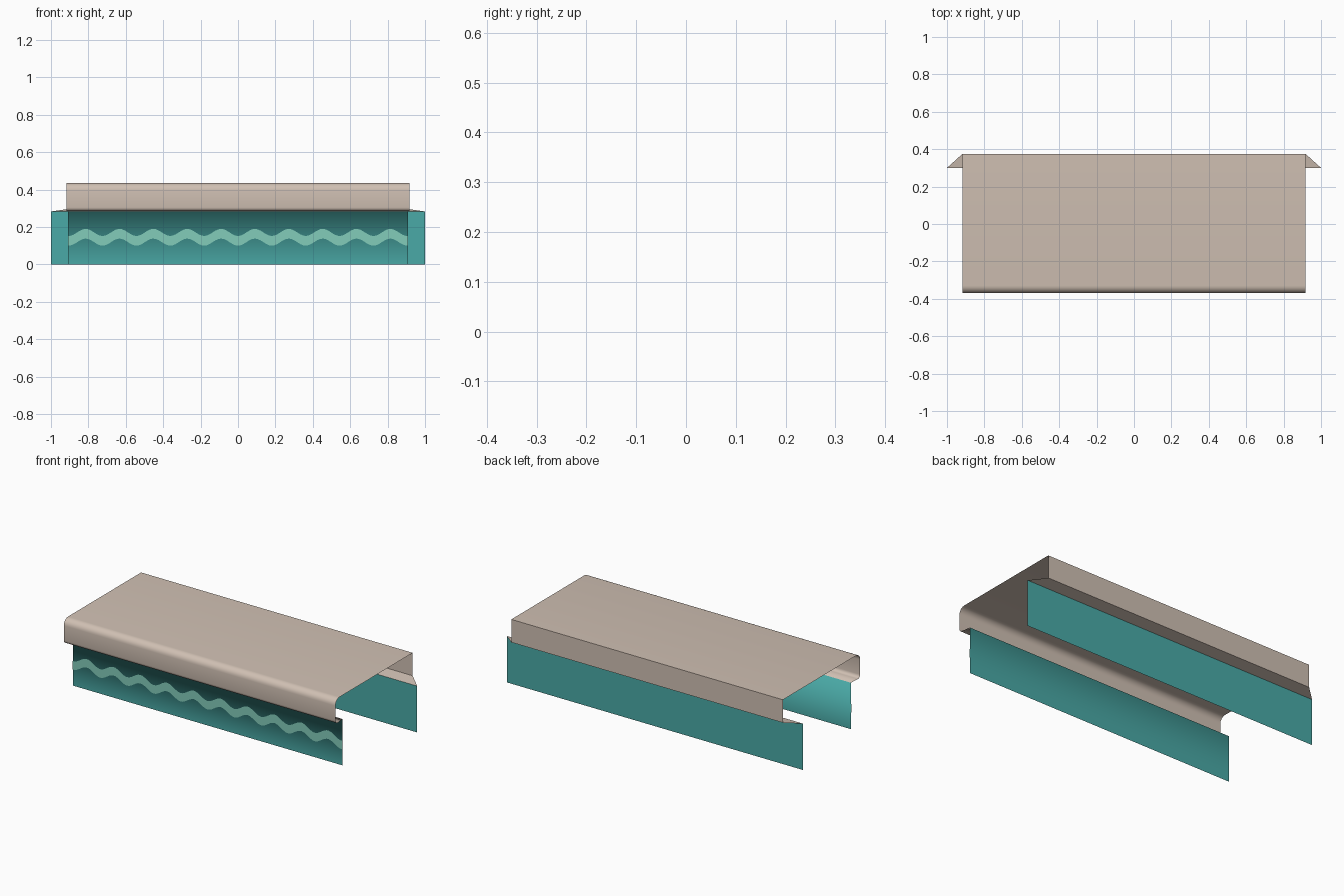
import bpy, math

if "Cube" in bpy.data.objects:
    bpy.data.objects.remove(bpy.data.objects["Cube"])


def srgb(r, g, b):
    def lin(c):
        c /= 255
        return c / 12.92 if c <= 0.04045 else ((c + 0.055) / 1.055) ** 2.4
    return (lin(r), lin(g), lin(b), 1)


def material(name, col):
    m = bpy.data.materials.new(name)
    m.diffuse_color = srgb(*col)
    m.use_nodes = True
    m.node_tree.nodes["Principled BSDF"].inputs["Base Color"].default_value = m.diffuse_color
    return m


beige = material("beige", (208, 192, 179))
teal = material("teal", (74, 170, 167))
mint = material("mint", (130, 204, 186))


def sheet(name, profile, mats, smooth):
    """Open sheet along x; profile = (y, z, half width), last strip uses the last material."""
    verts, faces = [], []
    for y, z, w in profile:
        verts += [(-w, y, z), (w, y, z)]
    for i in range(len(profile) - 1):
        a = 2 * i
        faces.append((a, a + 2, a + 3, a + 1))
    me = bpy.data.meshes.new(name)
    me.from_pydata(verts, [], faces)
    for m in mats:
        me.materials.append(m)
    me.polygons[-1].material_index = len(mats) - 1
    for p in me.polygons:
        p.use_smooth = smooth
    ob = bpy.data.objects.new(name, me)
    bpy.context.collection.objects.link(ob)
    return ob


def arc(cy, cz, r, a0, a1, n, w):
    return [(cy + r * math.cos(t), cz + r * math.sin(t), w)
            for t in (math.radians(a0 + (a1 - a0) * i / n) for i in range(n + 1))]


# Top board with rounded front lip, running down into the front panel
front = [(0.375, 0.435, 0.917)]
front += arc(-0.33, 0.395, 0.04, 90, 180, 6, 0.917)
front += arc(-0.35, 0.305, 0.02, 180, 270, 4, 0.917)
front += [(-0.29, 0.283, 0.91), (-0.29, 0.0, 0.91)]
sheet("top_and_front_panel", front, [beige, teal], True)

# Back edge with flared ledge, and the wide back panel
back = [(0.375, 0.0, 0.917)]
back = [(0.375, 0.435, 0.917), (0.375, 0.295, 0.917), (0.30, 0.283, 1.0), (0.30, 0.0, 1.0)]
sheet("back_ledge_and_panel", back[::-1][::-1], [beige, teal], False).data.flip_normals()

# Wavy stripe on the front panel
N, H, Y = 120, 0.91, -0.295
verts, faces = [], []
for i in range(N + 1):
    x = -H + 2 * H * i / N
    z = 0.145 - 0.019 * math.cos(2 * math.pi * x / 0.181)
    verts += [(x, Y, z - 0.026), (x, Y, z + 0.026)]
    if i < N:
        faces.append((2 * i, 2 * i + 2, 2 * i + 3, 2 * i + 1))
me = bpy.data.meshes.new("wave_stripe")
me.from_pydata(verts, [], faces)
me.materials.append(mint)
bpy.context.collection.objects.link(bpy.data.objects.new("wave_stripe", me))
